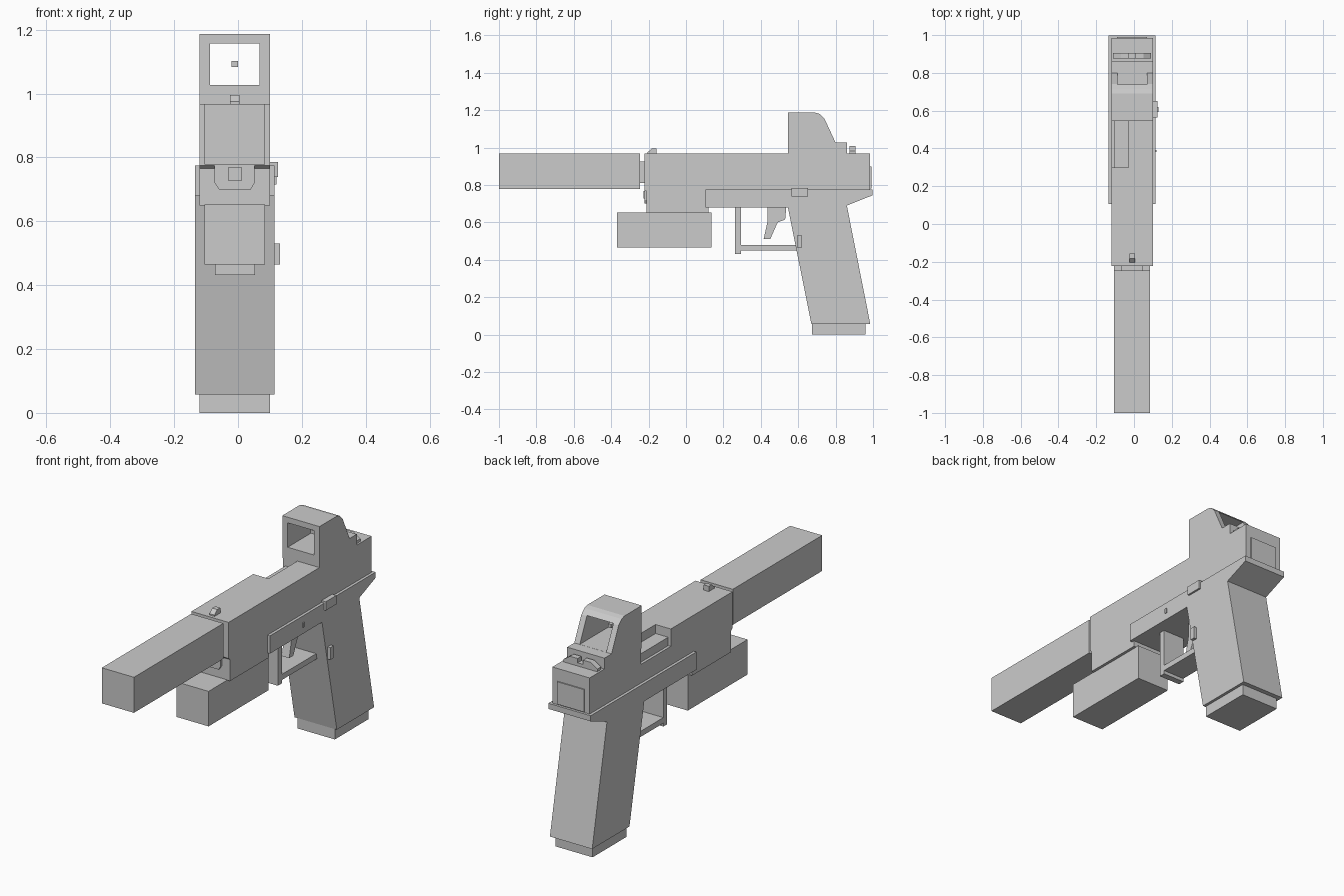
import bpy, bmesh
from mathutils import Vector

CX = -0.01  # centre plane of the body


def extrude(name, pts, lo, hi, axis):
    """Prism from a 2D outline; axis 'x' takes (y, z) points, axis 'y' takes (x, z)."""
    place = (lambda p, d: (d, p[0], p[1])) if axis == 'x' else (lambda p, d: (p[0], d, p[1]))
    bm = bmesh.new()
    face = bm.faces.new([bm.verts.new(place(p, lo)) for p in pts])
    moved = bmesh.ops.extrude_face_region(bm, geom=[face])
    step = Vector(place((0, 0), hi - lo))
    bmesh.ops.translate(bm, vec=step, verts=[v for v in moved['geom'] if isinstance(v, bmesh.types.BMVert)])
    bmesh.ops.recalc_face_normals(bm, faces=bm.faces)
    mesh = bpy.data.meshes.new(name)
    bm.to_mesh(mesh)
    bm.free()
    ob = bpy.data.objects.new(name, mesh)
    bpy.context.collection.objects.link(ob)
    return ob


def box(name, x, y, z):
    return extrude(name, [(y[0], z[0]), (y[1], z[0]), (y[1], z[1]), (y[0], z[1])], x[0], x[1], 'x')


def side(name, pts, half):
    return extrude(name, pts, CX - half, CX + half, 'x')


def cut(ob, x, y, z):
    cutter = box("cutter", x, y, z)
    cutter.hide_render = True
    mod = ob.modifiers.new("cut", 'BOOLEAN')
    mod.operation = 'DIFFERENCE'
    mod.solver = 'EXACT'
    mod.object = cutter
    bpy.context.view_layer.objects.active = ob
    bpy.ops.object.modifier_apply(modifier=mod.name)
    bpy.data.objects.remove(cutter)


# Muzzle tube and barrel
box("muzzle_tube", (-0.105, 0.085), (-1.0, -0.245), (0.778, 0.968))
box("barrel", (-0.065, 0.045), (-0.25, -0.2), (0.81, 0.925))

# Slide with the deeper front section, and its side opening
slide = side("slide", [(-0.222, 0.968), (-0.222, 0.775), (-0.21, 0.765), (-0.21, 0.65), (0.12, 0.65),
                       (0.12, 0.76), (0.985, 0.76), (0.985, 0.968)], 0.11)
cut(slide, (-0.2, -0.03), (0.30, 0.55), (0.92, 1.05))
cut(slide, (-0.2, -0.105), (0.30, 0.55), (0.875, 1.05))
box("slide_back_plate", (-0.09, 0.07), (0.97, 0.991), (0.78, 0.90))

# Spring housing under the barrel
extrude("spring_housing", [(-0.073, 0.778), (-0.073, 0.72), (-0.06, 0.70), (0.04, 0.70),
                           (0.052, 0.72), (0.052, 0.778)], -0.222, -0.19, 'y')
box("spring_rod", (-0.032, 0.012), (-0.227, -0.19), (0.728, 0.768))

# Frame and grip in one profile
side("frame", [(0.105, 0.775), (0.105, 0.68), (0.545, 0.68), (0.67, 0.058), (0.985, 0.058),
               (0.86, 0.69), (0.998, 0.745), (0.998, 0.775)], 0.125)
side("magazine_base", [(0.675, 0.0), (0.96, 0.0), (0.96, 0.07), (0.675, 0.07)], 0.11)

# Light box under the front
box("light_box", (-0.105, 0.085), (-0.37, 0.135), (0.465, 0.652))

# Trigger and guard
side("trigger_guard", [(0.262, 0.69), (0.262, 0.432), (0.295, 0.432), (0.295, 0.45), (0.61, 0.45),
                       (0.61, 0.48), (0.295, 0.48), (0.295, 0.69)], 0.0625)
side("trigger", [(0.435, 0.69), (0.435, 0.60), (0.415, 0.51), (0.45, 0.51), (0.49, 0.60),
                 (0.53, 0.615), (0.537, 0.69)], 0.022)

# Controls on the right side
box("slide_stop", (0.09, 0.125), (0.563, 0.652), (0.738, 0.785))
box("magazine_button", (0.10, 0.131), (0.593, 0.62), (0.465, 0.53))
box("frame_pin", (0.10, 0.12), (0.38, 0.392), (0.715, 0.74))

# Sight housing with open window
housing = side("sight_housing", [(0.545, 0.96), (0.545, 1.187), (0.69, 1.187), (0.715, 1.18), (0.74, 1.155),
                                 (0.80, 1.026), (0.86, 1.026), (0.86, 0.96)], 0.11)
cut(housing, (-0.088, 0.068), (0.4, 0.95), (1.0265, 1.157))
box("sight_dot", (-0.02, 0.0), (0.64, 0.66), (1.083, 1.102))

# Front and rear iron sights
side("front_sight", [(-0.205, 0.96), (-0.205, 0.975), (-0.182, 0.996), (-0.157, 0.996), (-0.157, 0.96)], 0.015)
extrude("rear_sight", [(-0.11, 0.96), (-0.11, 0.982), (-0.07, 1.008), (-0.026, 1.008), (-0.026, 0.985),
                       (0.006, 0.985), (0.006, 1.008), (0.05, 1.008), (0.09, 0.982), (0.09, 0.96)],
        0.875, 0.906, 'y')
